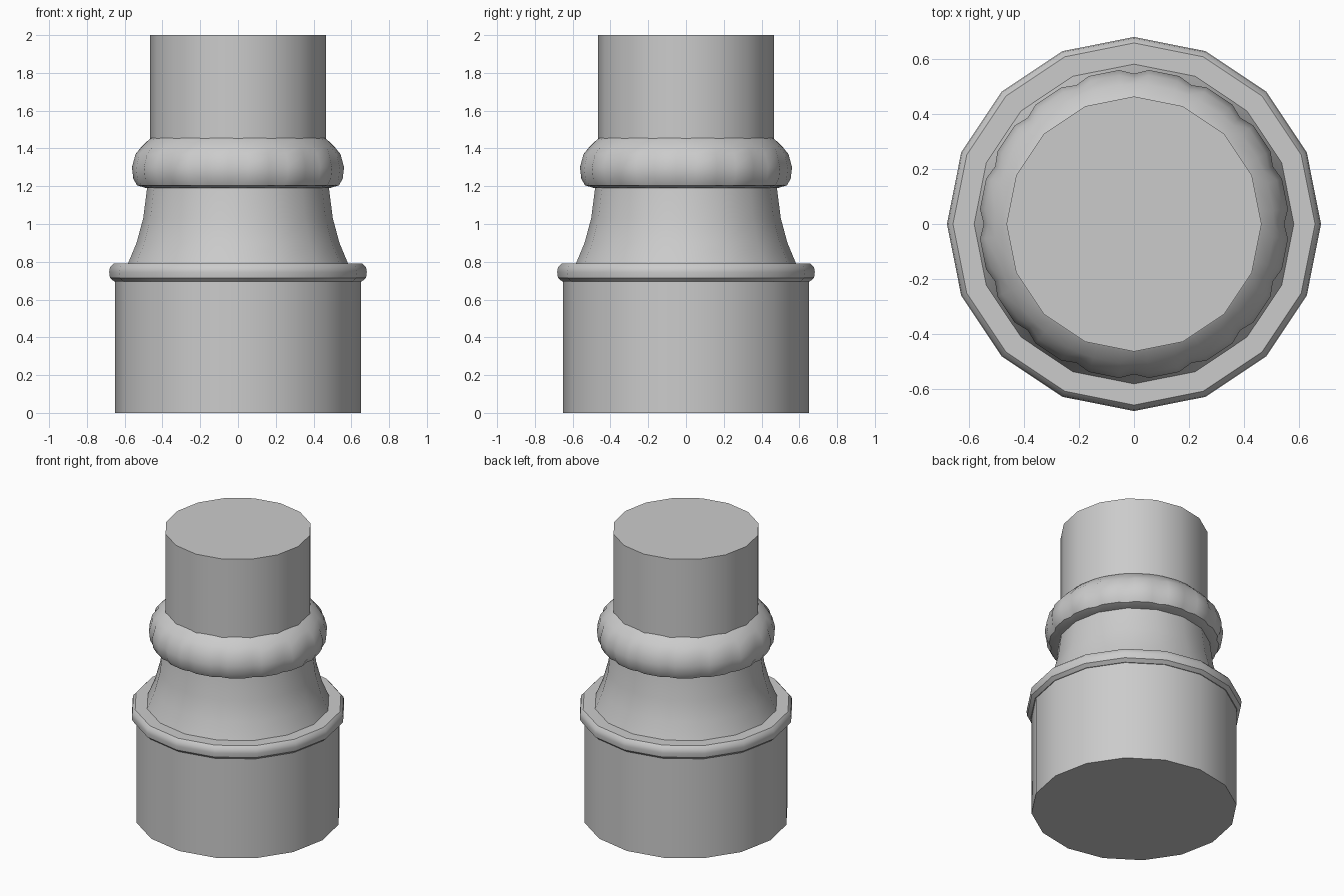
import bpy
from math import sin, cos, pi, radians

if "Cube" in bpy.data.objects:
    bpy.data.objects.remove(bpy.data.objects["Cube"])


def make_rings(name, columns, cap):
    """Join vertical profiles [(angle, [(r, z), ...]), ...] into a closed shell."""
    n, rows = len(columns), len(columns[0][1])
    verts = [(r * cos(a), r * sin(a), z) for a, prof in columns for r, z in prof]
    faces = []
    for c in range(n):
        d = (c + 1) % n
        for k in range(rows - 1):
            faces.append((c * rows + k, d * rows + k, d * rows + k + 1, c * rows + k + 1))
    if cap:
        faces.append([c * rows for c in reversed(range(n))])
        faces.append([c * rows + rows - 1 for c in range(n)])
    mesh = bpy.data.meshes.new(name)
    mesh.from_pydata(verts, [], faces)
    mesh.update()
    ob = bpy.data.objects.new(name, mesh)
    bpy.context.collection.objects.link(ob)
    bpy.ops.object.select_all(action='DESELECT')
    ob.select_set(True)
    bpy.context.view_layer.objects.active = ob
    bpy.ops.object.shade_smooth_by_angle(angle=radians(35))
    return ob


def lathe(name, profile, sides=16):
    return make_rings(name, [(2 * pi * i / sides, profile) for i in range(sides)], True)


# Drum base
lathe("base_drum", [(0.65, 0), (0.65, 0.72)])

# Rounded lip on the drum
lathe("base_lip", [(0.655, 0.695), (0.678, 0.715), (0.682, 0.745), (0.678, 0.77), (0.66, 0.79)])

# Flared neck and upright shaft
lathe("flared_neck", [(0.585, 0.785), (0.537, 0.90), (0.502, 1.03), (0.48, 1.20)])
lathe("shaft", [(0.465, 1.19), (0.465, 2.0)])

# Collar with sixteen pointed facets around its rim
side = [(0.45, 1.19), (0.485, 1.19), (0.537, 1.205), (0.557, 1.24), (0.564, 1.30),
        (0.545, 1.37), (0.51, 1.41), (0.468, 1.45), (0.45, 1.46)]
dent = [0, 0, 0.012, 0.016, 0.016, 0.014, 0, 0, 0]
facet = [(r - d, z) for (r, z), d in zip(side, dent)]
columns = []
for i in range(16):
    a = i * pi / 8
    columns += [(a, facet), (a + radians(5.5), side), (a + radians(17), side)]
make_rings("beaded_collar", columns, False)
